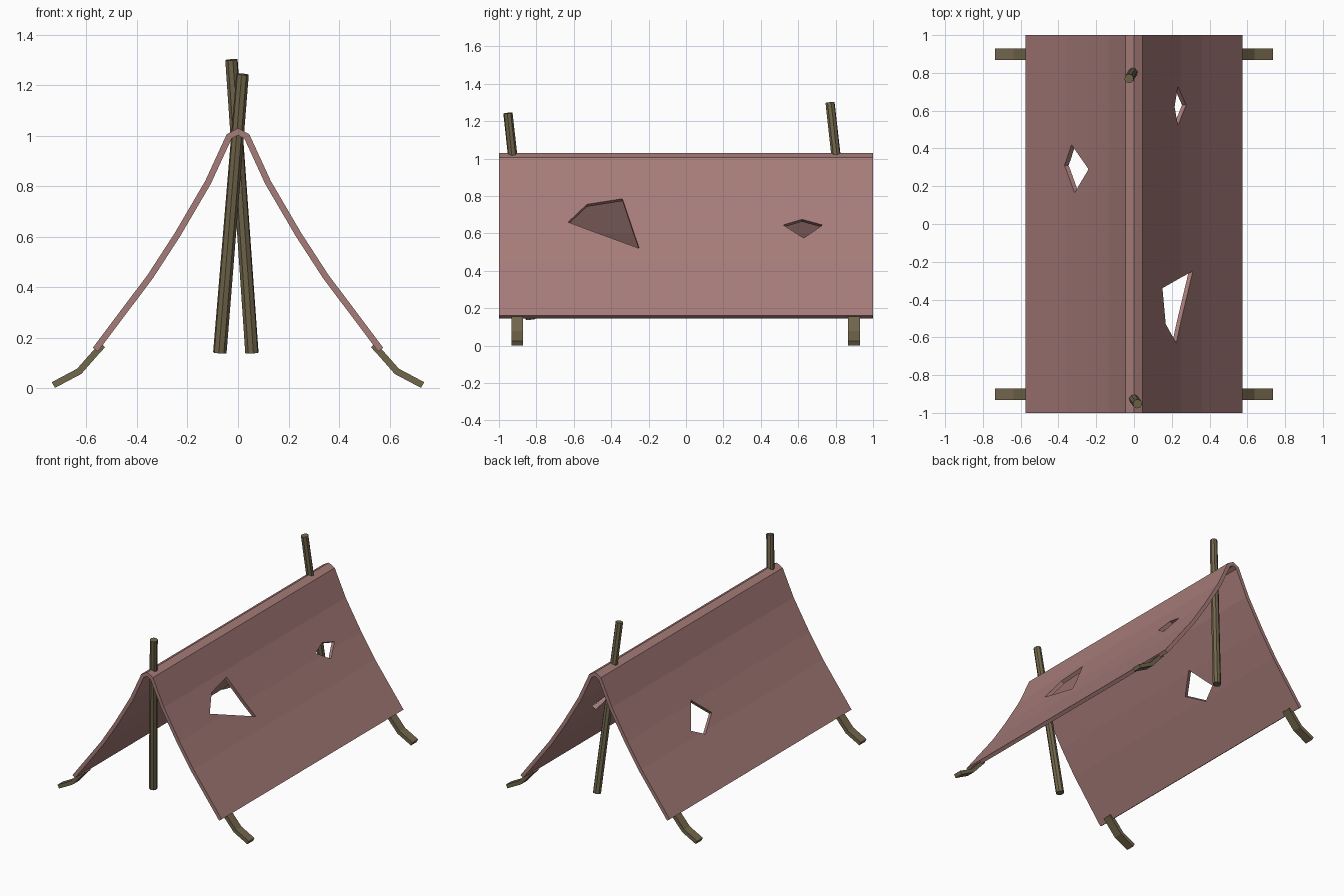
import bpy, bmesh
from mathutils import Vector

old = bpy.data.objects.get("Cube")
if old:
    bpy.data.objects.remove(old, do_unlink=True)


def material(name, rgb):
    mat = bpy.data.materials.new(name)
    mat.use_nodes = True
    mat.diffuse_color = (*rgb, 1)
    mat.node_tree.nodes["Principled BSDF"].inputs["Base Color"].default_value = (*rgb, 1)
    return mat


CLOTH = material("dusty pink cloth", (0.38, 0.2, 0.19))
WOOD = material("olive brown wood", (0.17, 0.135, 0.072))


def finish(name, bm, mat):
    bmesh.ops.recalc_face_normals(bm, faces=bm.faces)
    mesh = bpy.data.meshes.new(name)
    bm.to_mesh(mesh)
    bm.free()
    mesh.materials.append(mat)
    obj = bpy.data.objects.new(name, mesh)
    bpy.context.collection.objects.link(obj)
    return obj


def offset(line, dist):
    """Mitred offset of an open x-z line."""
    result = []
    for i, p in enumerate(line):
        normals = []
        for a, b in ((i - 1, i), (i, i + 1)):
            if a >= 0 and b < len(line):
                d = (line[b] - line[a]).normalized()
                normals.append(Vector((-d.y, d.x)))
        n = sum(normals, Vector((0, 0))).normalized()
        result.append(p + n * dist / n.dot(normals[0]))
    return result


def strip(name, points, thickness, y0, y1, mat):
    """Bent sheet: a thick x-z line extruded along y."""
    top = [Vector(p) for p in points]
    low = offset(top, thickness)
    bm = bmesh.new()
    rows = [[[bm.verts.new((p.x, y, p.y)) for p in line] for line in (top, low)]
            for y in (y0, y1)]
    (a, b), (c, d) = rows
    for i in range(len(top) - 1):
        for r, s in ((a, b), (c, d), (a, c), (b, d)):
            bm.faces.new((r[i], r[i + 1], s[i + 1], s[i]))
    for i in (0, -1):
        bm.faces.new((a[i], b[i], d[i], c[i]))
    return finish(name, bm, mat)


# Cloth sheet draped over the ridge
half = [(0, 1.03), (0.045, 1.005), (0.13, 0.82), (0.25, 0.615), (0.357, 0.45), (0.575, 0.16)]
profile = [(-x, z) for x, z in half[:0:-1]] + half
cover = strip("tent_cover", profile, -0.025, -1, 1, CLOTH)


def surface_x(z):
    for (x0, z0), (x1, z1) in zip(half, half[1:]):
        if z1 <= z <= z0:
            return x0 + (x1 - x0) * (z0 - z) / (z0 - z1)


# Torn holes: side and (y, z) corners
holes = [
    (1, [(-0.63, 0.66), (-0.53, 0.755), (-0.34, 0.785), (-0.25, 0.52)]),
    (1, [(0.52, 0.645), (0.62, 0.675), (0.73, 0.645), (0.63, 0.575)]),
    (-1, [(0.42, 0.49), (0.31, 0.435), (0.165, 0.515), (0.29, 0.63)]),
]
bm = bmesh.new()
for side, corners in holes:
    out = Vector((side * 0.86, 0, 0.5)) * 0.1
    base = [Vector((side * surface_x(z), y, z)) for y, z in corners]
    outer = [bm.verts.new(p + out) for p in base]
    inner = [bm.verts.new(p - out) for p in base]
    bm.faces.new(outer)
    bm.faces.new(inner[::-1])
    for i in range(len(base)):
        bm.faces.new((outer[i - 1], inner[i - 1], inner[i], outer[i]))
cutter = finish("hole_cutter", bm, CLOTH)
cutter.hide_render = True

cut = cover.modifiers.new("holes", "BOOLEAN")
cut.operation = "DIFFERENCE"
cut.solver = "EXACT"
cut.object = cutter
bpy.context.view_layer.objects.active = cover
bpy.ops.object.modifier_apply(modifier=cut.name)
bpy.data.objects.remove(cutter, do_unlink=True)

# Bent tie-down straps at the four corners
strap = [(0.545, 0.18), (0.57, 0.153), (0.637, 0.077), (0.737, 0.024)]
for side, side_name in ((1, "left"), (-1, "right")):
    for y, end_name in ((-0.902, "front"), (0.898, "back")):
        strip(f"{end_name}_{side_name}_strap", [(side * x, z) for x, z in strap],
              -0.026 * side, y - 0.031, y + 0.031, WOOD)


# Leaning support poles
def pole(name, foot, tip):
    foot, tip = Vector(foot), Vector(tip)
    axis = tip - foot
    bm = bmesh.new()
    bmesh.ops.create_cone(bm, cap_ends=True, segments=8, radius1=0.027, radius2=0.025,
                          depth=axis.length)
    turn = axis.to_track_quat("Z", "Y").to_matrix().to_4x4()
    turn.translation = (foot + tip) / 2
    bm.transform(turn)
    return finish(name, bm, WOOD)


pole("front_pole", (-0.072, -0.83, 0.14), (0.018, -0.952, 1.243))
pole("back_pole", (0.055, 0.9, 0.14), (-0.026, 0.77, 1.3))
